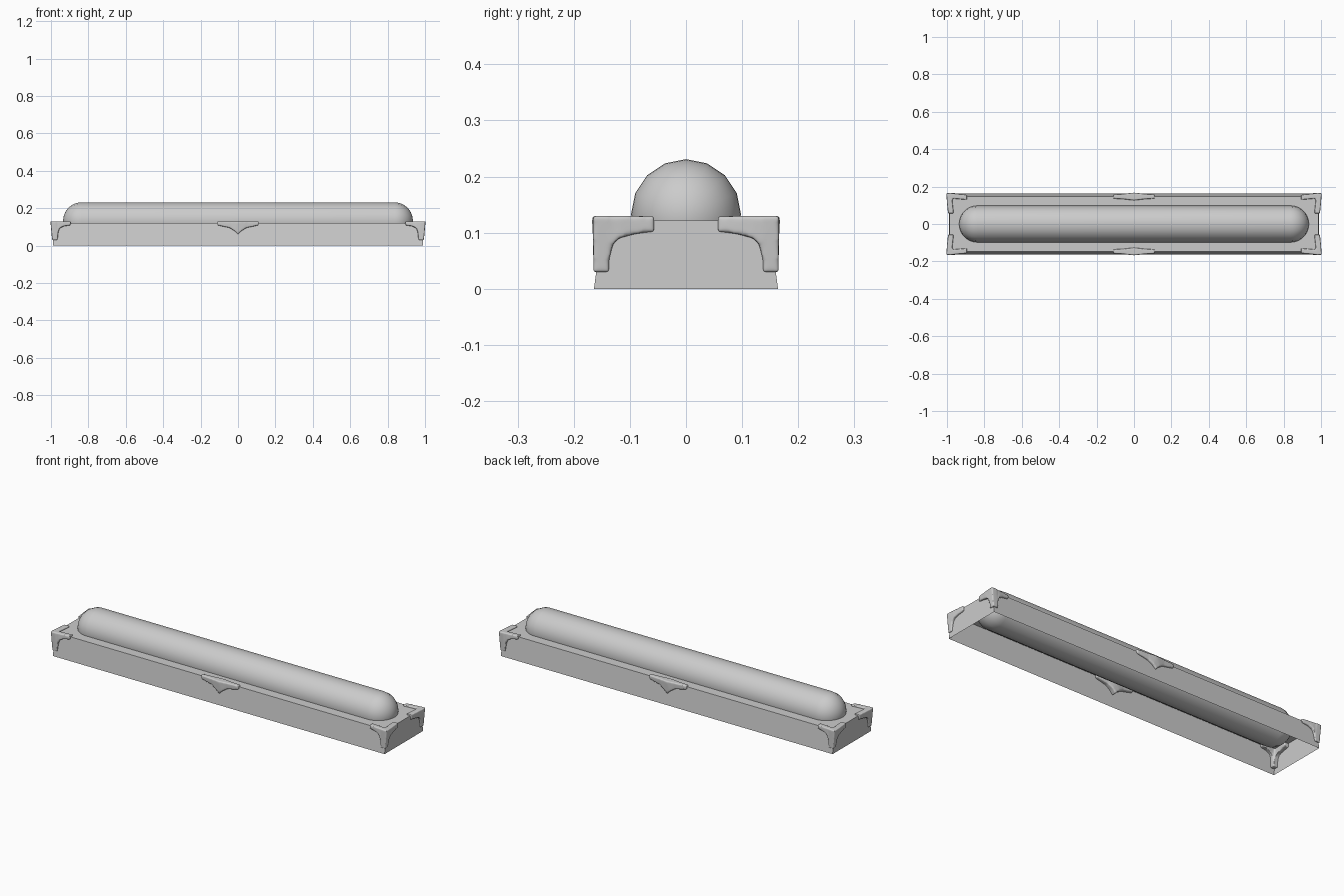
import bpy, bmesh, math

if "Cube" in bpy.data.objects:
    bpy.data.objects.remove(bpy.data.objects["Cube"])


def make_object(name, bm, smooth=False):
    bmesh.ops.recalc_face_normals(bm, faces=bm.faces[:])
    me = bpy.data.meshes.new(name)
    bm.to_mesh(me)
    bm.free()
    for p in me.polygons:
        p.use_smooth = smooth
    ob = bpy.data.objects.new(name, me)
    bpy.context.collection.objects.link(ob)
    return ob


def plate(bm, front, back):
    # closed slab between two matching outlines
    f = [bm.verts.new(p) for p in front]
    b = [bm.verts.new(p) for p in back]
    faces = [bm.faces.new(f), bm.faces.new(b[::-1])]
    for i in range(len(f)):
        j = (i + 1) % len(f)
        faces.append(bm.faces.new((f[j], f[i], b[i], b[j])))
    bmesh.ops.triangulate(bm, faces=faces[:2])


def soften(ob, axes):
    # melt the slabs together, round them and mirror the result
    rm = ob.modifiers.new("melt", 'REMESH')
    rm.mode = 'VOXEL'
    rm.voxel_size = 0.003
    rm.use_smooth_shade = True
    sm = ob.modifiers.new("round", 'SMOOTH')
    sm.factor = 0.5
    sm.iterations = 18
    mi = ob.modifiers.new("mirror", 'MIRROR')
    mi.use_axis = axes
    mi.use_mirror_merge = False


CORNERS = [(-1, -1), (1, -1), (1, 1), (-1, 1)]

# tray: open-bottomed box, long sides leaning inwards
bm = bmesh.new()
low = [bm.verts.new((0.989 * x, 0.164 * y, 0)) for x, y in CORNERS]
high = [bm.verts.new((0.987 * x, 0.148 * y, 0.122)) for x, y in CORNERS]
for i in range(4):
    j = (i + 1) % 4
    bm.faces.new((low[i], low[j], high[j], high[i]))
bm.faces.new(high)
make_object("tray", bm)

# tube: full capsule of 16 sides lying in the tray
R, CX, CZ, SIDES, CAP = 0.098, 0.837, 0.133, 16, 10
bm = bmesh.new()
rings = []
for s in (-1, 1):
    for k in range(CAP + 1):
        a = math.pi / 2 * (k / CAP if s == -1 else 1 - k / CAP)
        x, r = s * (CX + R * math.cos(a)), R * math.sin(a)
        rings.append([bm.verts.new((x, r * math.sin(math.tau * i / SIDES), CZ + r * math.cos(math.tau * i / SIDES)))
                      for i in range(SIDES)])
for lo, hi in zip(rings, rings[1:]):
    for i in range(SIDES):
        j = (i + 1) % SIDES
        bm.faces.new((lo[i], lo[j], hi[j], hi[i]))
bmesh.ops.remove_doubles(bm, verts=bm.verts[:], dist=0.0001)
make_object("tube", bm, True)

# corner clips: an end slab and a side slab with concave inner curves and thin tips
bm = bmesh.new()
end = [(0.166, 0.130, 1.003), (0.12, 0.130, 1.001), (0.057, 0.129, 0.994), (0.057, 0.102, 0.994),
       (0.09, 0.098, 0.997), (0.12, 0.090, 1.000), (0.130, 0.08, 0.999), (0.135, 0.06, 0.996),
       (0.141, 0.030, 0.994), (0.165, 0.030, 0.994)]
plate(bm, [(x, y, z) for y, z, x in end], [(x - 0.03, y, z) for y, z, x in end])
side = [(1.003, 0.130, 0.166), (0.96, 0.130, 0.163), (0.894, 0.129, 0.157), (0.894, 0.109, 0.157),
        (0.93, 0.104, 0.161), (0.953, 0.093, 0.165), (0.960, 0.075, 0.166), (0.965, 0.030, 0.165),
        (0.994, 0.030, 0.165)]
plate(bm, [(x, y, z) for x, z, y in side], [(x, y - 0.028, z) for x, z, y in side])
soften(make_object("corner_clips", bm, True), (True, True, False))

# middle clips: wide tapered wedge on each long side (x, z, half thickness)
bm = bmesh.new()
mid = [(-0.111, 0.130, 0.010), (-0.05, 0.130, 0.014), (0, 0.130, 0.020), (0.05, 0.130, 0.014),
       (0.111, 0.130, 0.010), (0.111, 0.109, 0.010), (0.045, 0.095, 0.013), (0.018, 0.078, 0.017),
       (0, 0.060, 0.016), (-0.018, 0.078, 0.017), (-0.045, 0.095, 0.013), (-0.111, 0.109, 0.010)]
plate(bm, [(x, 0.148 + t, z) for x, z, t in mid], [(x, 0.146 - t, z) for x, z, t in mid])
soften(make_object("middle_clips", bm, True), (False, True, False))
